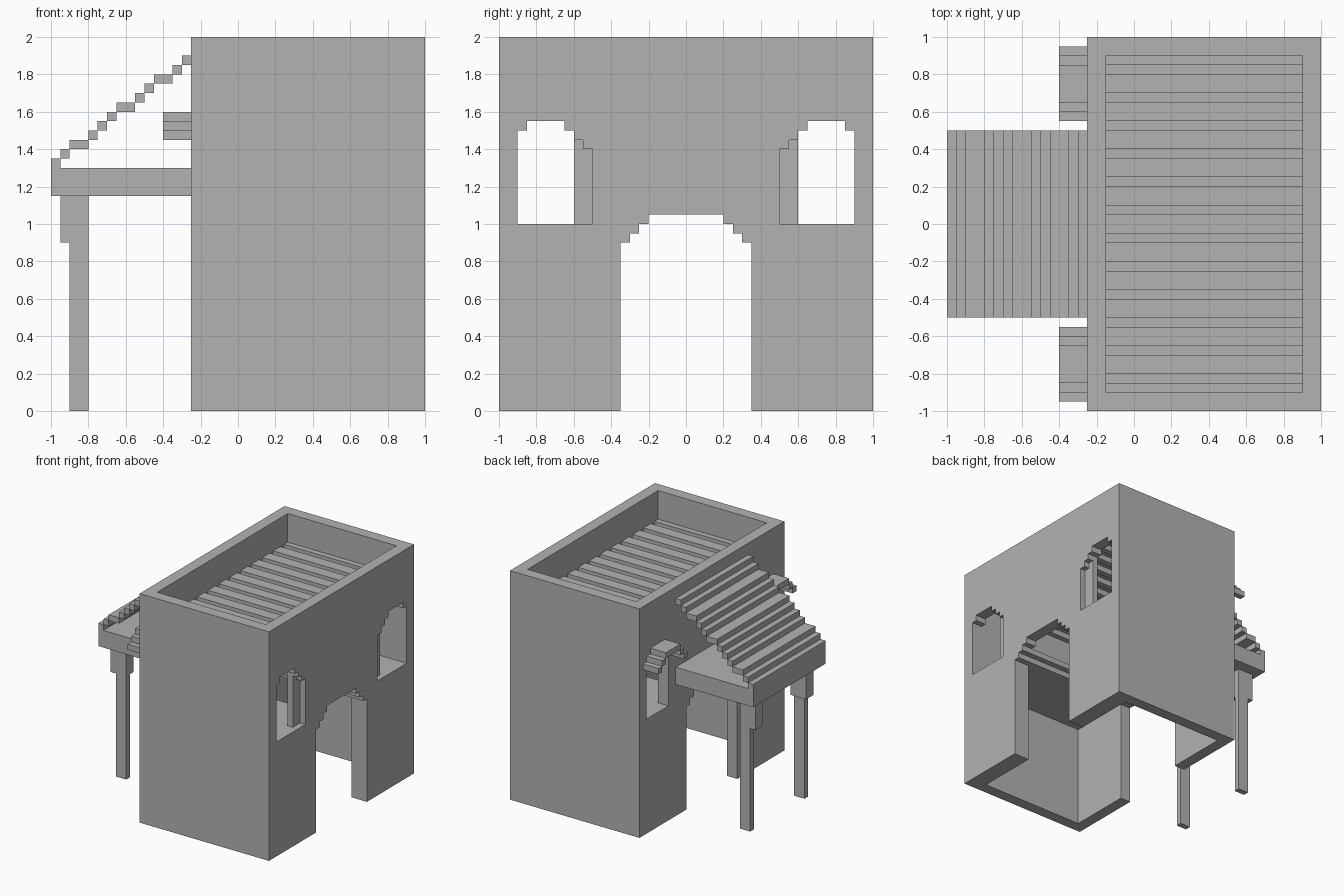
import bpy
import bmesh

cube = bpy.data.objects.get("Cube")
if cube:
    bpy.data.objects.remove(cube, do_unlink=True)

stone = bpy.data.materials.new("plain_grey")
GREY = (0.45, 0.45, 0.45, 1)
stone.diffuse_color = GREY
stone.use_nodes = True
stone.node_tree.nodes["Principled BSDF"].inputs["Base Color"].default_value = GREY


def prism(name, profile, x0, x1):
    """Extrude a (y, z) outline along x."""
    bm = bmesh.new()
    face = bm.faces.new([bm.verts.new((x0, y, z)) for y, z in profile])
    new = bmesh.ops.extrude_face_region(bm, geom=[face])["geom"]
    verts = [v for v in new if isinstance(v, bmesh.types.BMVert)]
    bmesh.ops.translate(bm, verts=verts, vec=(x1 - x0, 0, 0))
    bmesh.ops.recalc_face_normals(bm, faces=bm.faces)
    mesh = bpy.data.meshes.new(name)
    bm.to_mesh(mesh)
    bm.free()
    mesh.materials.append(stone)
    obj = bpy.data.objects.new(name, mesh)
    bpy.context.collection.objects.link(obj)
    return obj


def box(name, x, y, z):
    outline = [(y[0], z[0]), (y[1], z[0]), (y[1], z[1]), (y[0], z[1])]
    return prism(name, outline, *x)


def arch(base, steps, end, side=1):
    """Stepped arch outline: steps are (start y, top z) from one jamb to the other."""
    points = [(steps[0][0], base)]
    stops = [s[0] for s in steps[1:]] + [end]
    for (start, top), stop in zip(steps, stops):
        points += [(start, top), (stop, top)]
    points.append((end, base))
    return [(side * y, z) for y, z in points]


def carve(target, cutter):
    mod = target.modifiers.new("carve", "BOOLEAN")
    mod.operation = "DIFFERENCE"
    mod.solver = "EXACT"
    mod.object = cutter
    bpy.context.view_layer.update()
    graph = bpy.context.evaluated_depsgraph_get()
    mesh = bpy.data.meshes.new_from_object(target.evaluated_get(graph))
    target.modifiers.clear()
    target.data = mesh
    bpy.data.objects.remove(cutter, do_unlink=True)


# Building shell with a room on each floor
shell = box("building_walls", (-0.25, 1), (-1, 1), (0, 2))
carve(shell, box("upper_room", (-0.15, 0.9), (-0.9, 0.9), (1, 2.2)))
carve(shell, box("ground_room", (-0.15, 0.85), (-0.9, 0.9), (-0.2, 0.9)))

# Vaulted passage through both long walls
vault = [(-0.35, 0.9), (-0.3, 0.95), (-0.25, 1.0), (-0.2, 1.05),
         (0.2, 1.0), (0.25, 0.95), (0.3, 0.9)]
carve(shell, prism("passage", arch(-0.2, vault, 0.35), -0.4, 1.2))

# Arched windows, with a wider shallow recess on the left wall
window = [(0.6, 1.5), (0.65, 1.55), (0.85, 1.5)]
recess = [(0.5, 1.4), (0.55, 1.45)] + window
for side in (-1, 1):
    carve(shell, prism("window", arch(1, window, 0.9, side), -0.4, 1.2))
    carve(shell, prism("window_recess", arch(1, recess, 0.9, side), 0.95, 1.2))

# Corrugated roof: wide raised boards with narrow sunken ones between
for i in range(13):
    mid = -0.9 + 0.15 * i
    board = (max(mid - 0.05, -0.9), min(mid + 0.05, 0.9))
    box("roof_board", (-0.15, 0.9), board, (1.7, 1.75))
    if i < 12:
        box("roof_gap_board", (-0.15, 0.9), (mid + 0.05, mid + 0.1), (1.65, 1.7))

# Porch deck, its stepped sloping roof, brackets and posts
box("porch_deck", (-1, -0.25), (-0.5, 0.5), (1.15, 1.3))
x = -1
for i in range(12):
    width = 0.1 if i in (2, 6, 9) else 0.05
    z = 1.3 + 0.05 * i
    box("porch_roof_step", (x, x + width), (-0.5, 0.5), (z, z + 0.05))
    x += width

for side, label in ((-1, "front"), (1, "back")):
    def span(a, b):
        return sorted((side * a, side * b))
    box(label + "_bracket", (-0.95, -0.8), span(0.3, 0.4), (0.9, 1.15))
    box(label + "_post", (-0.9, -0.8), span(0.35, 0.4), (0, 0.9))
    # Stepped hood over the window beside the porch
    for a, b, z in ((0.55, 0.6, 1.45), (0.6, 0.65, 1.5), (0.65, 0.85, 1.55),
                    (0.85, 0.9, 1.5), (0.9, 0.95, 1.45)):
        box(label + "_window_hood", (-0.4, -0.25), span(a, b), (z, z + 0.05))
